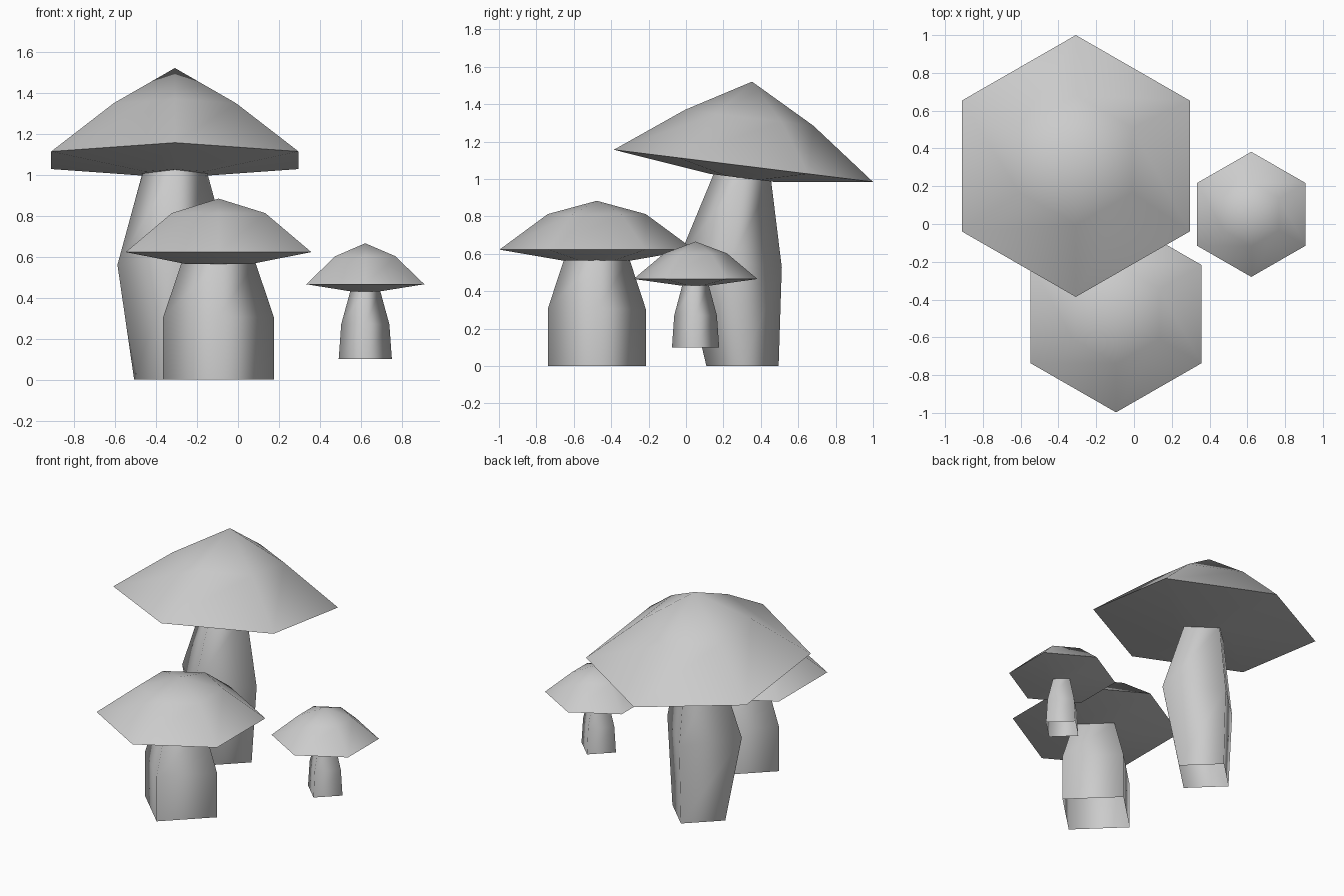
import bpy
import bmesh
import math

if "Cube" in bpy.data.objects:
    bpy.data.objects.remove(bpy.data.objects["Cube"])

grey = bpy.data.materials.new("plain_grey")
grey.use_nodes = True
COLOUR = (0.6, 0.6, 0.6, 1)
grey.diffuse_color = COLOUR
grey.node_tree.nodes["Principled BSDF"].inputs["Base Color"].default_value = COLOUR


def loft(name, sides, x, rings, x_scale=1.0, floor=False):
    """Skin rings of (radius, y, z, slope); radius 0 makes a point."""
    bm = bmesh.new()
    loops = []
    for radius, y, z, slope in rings:
        loop = []
        for i in range(sides if radius else 1):
            a = math.pi / 2 + math.tau * i / sides
            dy = radius * math.sin(a)
            dx = radius * math.cos(a) * x_scale
            loop.append(bm.verts.new((x + dx, y + dy, z + slope * dy)))
        loops.append(loop)
    for low, high in zip(loops, loops[1:]):
        for i in range(sides):
            j = (i + 1) % sides
            if len(high) == 1:
                bm.faces.new((low[i], low[j], high[0]))
            else:
                bm.faces.new((low[i], low[j], high[j], high[i]))
    if floor:
        bm.faces.new(reversed(loops[0]))
    mesh = bpy.data.meshes.new(name)
    bm.to_mesh(mesh)
    bm.free()
    mesh.materials.append(grey)
    obj = bpy.data.objects.new(name, mesh)
    bpy.context.collection.objects.link(obj)
    # Round the sides, keep only the cap rim sharp
    bpy.ops.object.select_all(action="DESELECT")
    obj.select_set(True)
    bpy.context.view_layer.objects.active = obj
    bpy.ops.object.shade_smooth_by_angle(angle=math.radians(100))
    return obj


def mushroom(size, x, stem, cap):
    # Open four-sided stem and closed six-sided cap
    loft(size + "_stem", 4, x, stem, x_scale=1.03)
    loft(size + "_cap", 6, x, cap, x_scale=1.005, floor=True)


# Tall leaning mushroom at the back
TILT = -0.124
mushroom("large", -0.308,
         [(0.193, 0.302, 0, 0), (0.272, 0.24, 0.56, -0.12), (0.153, 0.302, 1.01, TILT)],
         [(0.17, 0.302, 1.005, TILT), (0.693, 0.307, 1.07, TILT),
          (0.343, 0.338, 1.327, TILT), (0, 0.353, 1.52, 0)])

# Broad mushroom at the front
Y = -0.477
mushroom("medium", -0.095,
         [(0.262, Y, 0, 0), (0.262, Y, 0.305, 0), (0.175, Y, 0.57, 0)],
         [(0.19, Y, 0.565, 0), (0.52, Y, 0.622, 0), (0.262, Y, 0.812, 0), (0, Y, 0.883, 0)])

# Little raised mushroom at the side
Y = 0.051
mushroom("small", 0.621,
         [(0.126, Y, 0.1, 0), (0.114, Y, 0.27, 0), (0.07, Y, 0.435, 0)],
         [(0.08, Y, 0.43, 0), (0.331, Y, 0.465, 0), (0.168, Y, 0.602, 0), (0, Y, 0.665, 0)])
